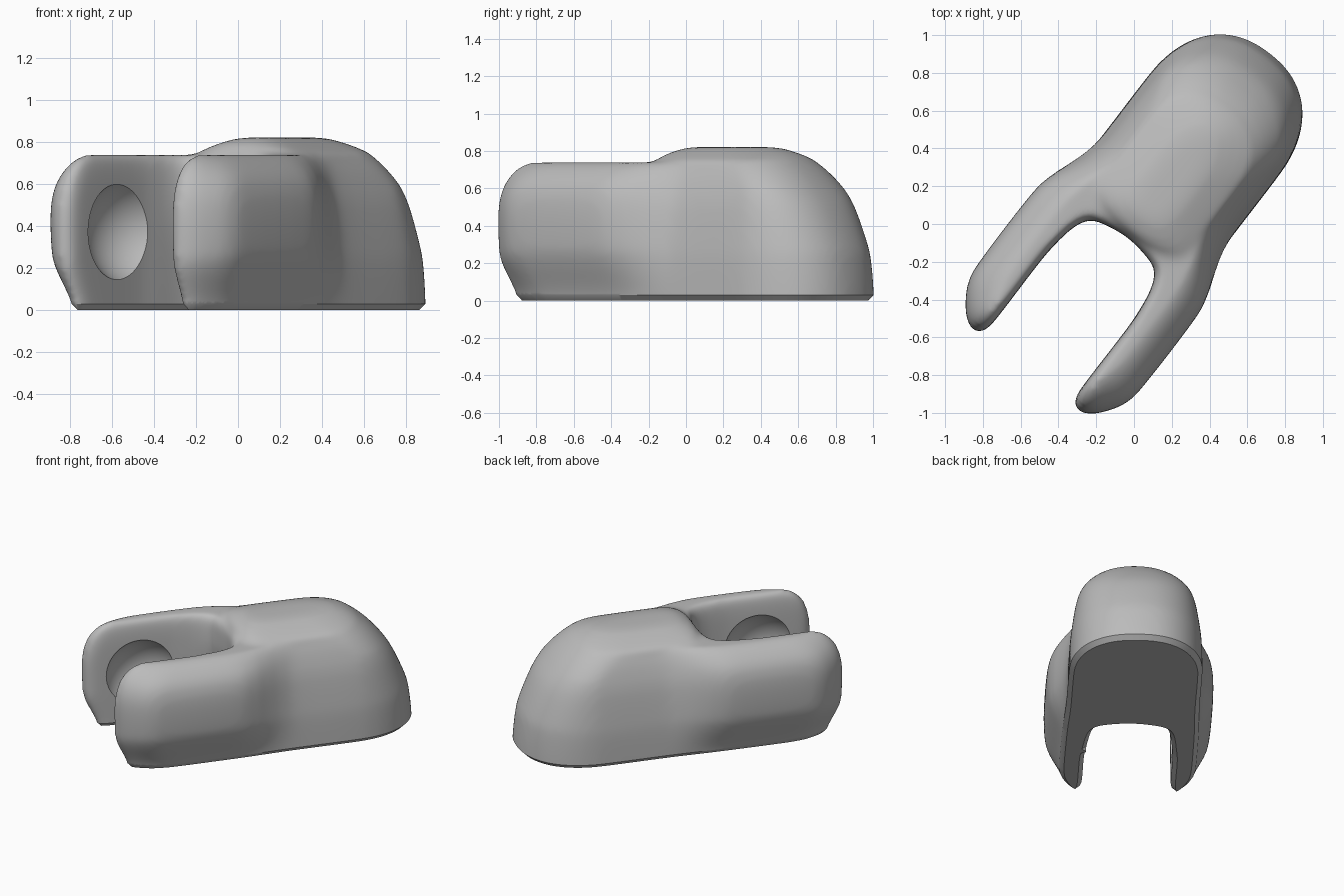
import bpy, bmesh, math
from mathutils import Matrix, Vector

if "Cube" in bpy.data.objects:
    bpy.data.objects.remove(bpy.data.objects["Cube"])

TURN = math.radians(52.5)   # heading of the part's long axis
CHAMFER = 0.03


def spline(rows, steps, closed=False):
    """Catmull-Rom curve through rows of numbers."""
    rows = [Vector(r) for r in rows]
    n = len(rows)
    pick = (lambda i: rows[i % n]) if closed else (lambda i: rows[min(max(i, 0), n - 1)])
    out = []
    for i in range(n if closed else n - 1):
        a, b, c, d = (pick(i + k) for k in (-1, 0, 1, 2))
        for s in range(steps):
            t = s / steps
            out.append(b + (c - a) * (t / 2) + (a * 2 - b * 5 + c * 4 - d) * (t * t / 2)
                       + (b * 3 - a - c * 3 + d) * (t ** 3 / 2))
    return out if closed else out + [rows[-1]]


def stack(bm, layers, outline):
    """Skin a closed solid through plan outlines, one for each layer."""
    rings = []
    for layer in spline(layers, 4):
        half = outline(*layer[1:])
        loop = half + [(u, -v) for u, v in reversed(half[1:-1])]
        rings.append([bm.verts.new((u, v, layer[0])) for u, v in spline(loop, 4, True)])
    n = len(rings[0])
    for low, high in zip(rings, rings[1:]):
        for i in range(n):
            j = (i + 1) % n
            bm.faces.new((low[i], low[j], high[j], high[i]))
    bm.faces.new(rings[0][::-1])
    bm.faces.new(rings[-1])


def rear_arc(w, end):
    """Rounded head, from the side to the rear centre."""
    mid = 0.66 if end > 0.96 else end - 0.3
    angles = [math.pi / 2 * i / 7 for i in range(8)]
    return [(mid + (end - mid) * math.sin(a) ** 0.88, w * abs(math.cos(a)) ** 0.88)
            for a in angles[:-1]] + [(end, 0)]


def fork_outline(w, end, inner, outer, front, slot):
    """Half outline: slot, round the fingertip, along the side to the head."""
    t, flare = outer - inner, outer - w
    return [(slot, 0), (slot - 0.01, inner * 0.33), (slot - 0.04, inner * 0.7),
            (slot - 0.11, inner * 0.87), (-0.3, inner * 0.96), (-0.45, inner),
            (front + 0.12, inner), (front + 0.03, inner + 0.06 * t),
            (front, inner + 0.25 * t), (front + 0.03, inner + 0.5 * t),
            (front + 0.1, inner + 0.74 * t), (front + 0.19, outer - 0.07 * t),
            (front + 0.32, outer), (-0.2, outer), (-0.05, w + flare * 0.8),
            (0.06, w + flare * 0.48), (0.17, w + flare * 0.17),
            (0.3, w)] + rear_arc(w, end)


def crown_outline(w, end, front):
    """Half outline of the raised top of the body."""
    return [(front, 0), (front + 0.01, w * 0.5), (front + 0.05, w * 0.85),
            (front + 0.15, w)] + rear_arc(w, end)


# Height, body width, rear end, slot half width, finger half width, tip, slot end
fork_layers = [(-0.12, .435, 1.158, .29, .42, -.84, .02),
               (.03, .435, 1.158, .29, .445, -.87, .01),
               (.2, .432, 1.14, .29, .515, -.945, -.01),
               (.3, .424, 1.115, .29, .54, -.957, -.03),
               (.5, .395, 1.025, .29, .543, -.957, -.07),
               (.62, .36, .935, .292, .515, -.925, -.075),
               (.7, .325, .855, .3, .45, -.865, -.07),
               (.738, .3, .805, .315, .39, -.79, -.05)]
# Height, width, rear end, front end
crown_layers = [(.6, .3, .83, -.06), (.68, .31, .83, -.06), (.738, .305, .805, -.05),
                (.765, .26, .77, -.04), (.79, .2, .72, -.01), (.814, .13, .64, .05),
                (.821, .06, .56, .1)]

bm = bmesh.new()
stack(bm, fork_layers, fork_outline)
stack(bm, crown_layers, crown_outline)
bmesh.ops.recalc_face_normals(bm, faces=bm.faces)
mesh = bpy.data.meshes.new("forked_end")
bm.to_mesh(mesh)
bm.free()
fork = bpy.data.objects.new("forked_end", mesh)
bpy.context.collection.objects.link(fork)


def apply_modifiers(obj):
    graph = bpy.context.evaluated_depsgraph_get()
    done = bpy.data.meshes.new_from_object(obj.evaluated_get(graph))
    obj.modifiers.clear()
    obj.data = done


# Fuse and soften the joins
fuse = fork.modifiers.new("fuse", 'REMESH')
fuse.mode = 'VOXEL'
fuse.voxel_size = 0.018
soften = fork.modifiers.new("soften", 'SMOOTH')
soften.factor = 0.5
soften.iterations = 16
apply_modifiers(fork)

# Flat underside with a chamfered rim
bm = bmesh.new()
bm.from_mesh(fork.data)
bmesh.ops.bisect_plane(bm, geom=bm.verts[:] + bm.edges[:] + bm.faces[:], dist=0.003,
                       plane_co=(0, 0, CHAMFER), plane_no=(0, 0, 1), clear_inner=True)
edges = [e for e in bm.edges if e.is_boundary]
for v in {v for e in edges for v in e.verts}:
    v.co.z = CHAMFER
filled = bmesh.ops.triangle_fill(bm, edges=edges, use_beauty=True, normal=(0, 0, -1))
base = [f for f in filled["geom"] if isinstance(f, bmesh.types.BMFace)]
bmesh.ops.recalc_face_normals(bm, faces=bm.faces)
bmesh.ops.inset_region(bm, faces=base, thickness=0.03, use_even_offset=False)
for v in {v for f in base for v in f.verts}:
    v.co.z = 0
bm.to_mesh(fork.data)
bm.free()

# Round dishes in the facing walls of the arms
for side in (1, -1):
    bpy.ops.mesh.primitive_uv_sphere_add(segments=64, ring_count=32, radius=0.276,
                                         location=(-0.585, 0.134 * side, 0.372))
    cutter = bpy.context.object
    cutter.name = "dish_cutter"
    cutter.hide_render = True
    cut = fork.modifiers.new("dish", 'BOOLEAN')
    cut.operation = 'DIFFERENCE'
    cut.solver = 'EXACT'
    cut.object = cutter
    apply_modifiers(fork)
    bpy.data.objects.remove(cutter)

# Turn to its heading and centre it
fork.data.transform(Matrix.Rotation(TURN, 4, 'Z'))
xs, ys, zs = zip(*(v.co for v in fork.data.vertices))
centre = Vector(((min(xs) + max(xs)) / 2, (min(ys) + max(ys)) / 2, 0))
fork.data.transform(Matrix.Translation(-centre))

# Plain grey finish
grey = bpy.data.materials.new("plain_grey")
grey.use_nodes = True
colour = (0.5, 0.5, 0.5, 1)
grey.diffuse_color = colour
grey.node_tree.nodes["Principled BSDF"].inputs["Base Color"].default_value = colour
fork.data.materials.clear()
fork.data.materials.append(grey)

bpy.ops.object.select_all(action='DESELECT')
fork.select_set(True)
bpy.context.view_layer.objects.active = fork
bpy.ops.object.shade_smooth_by_angle(angle=math.radians(30))
